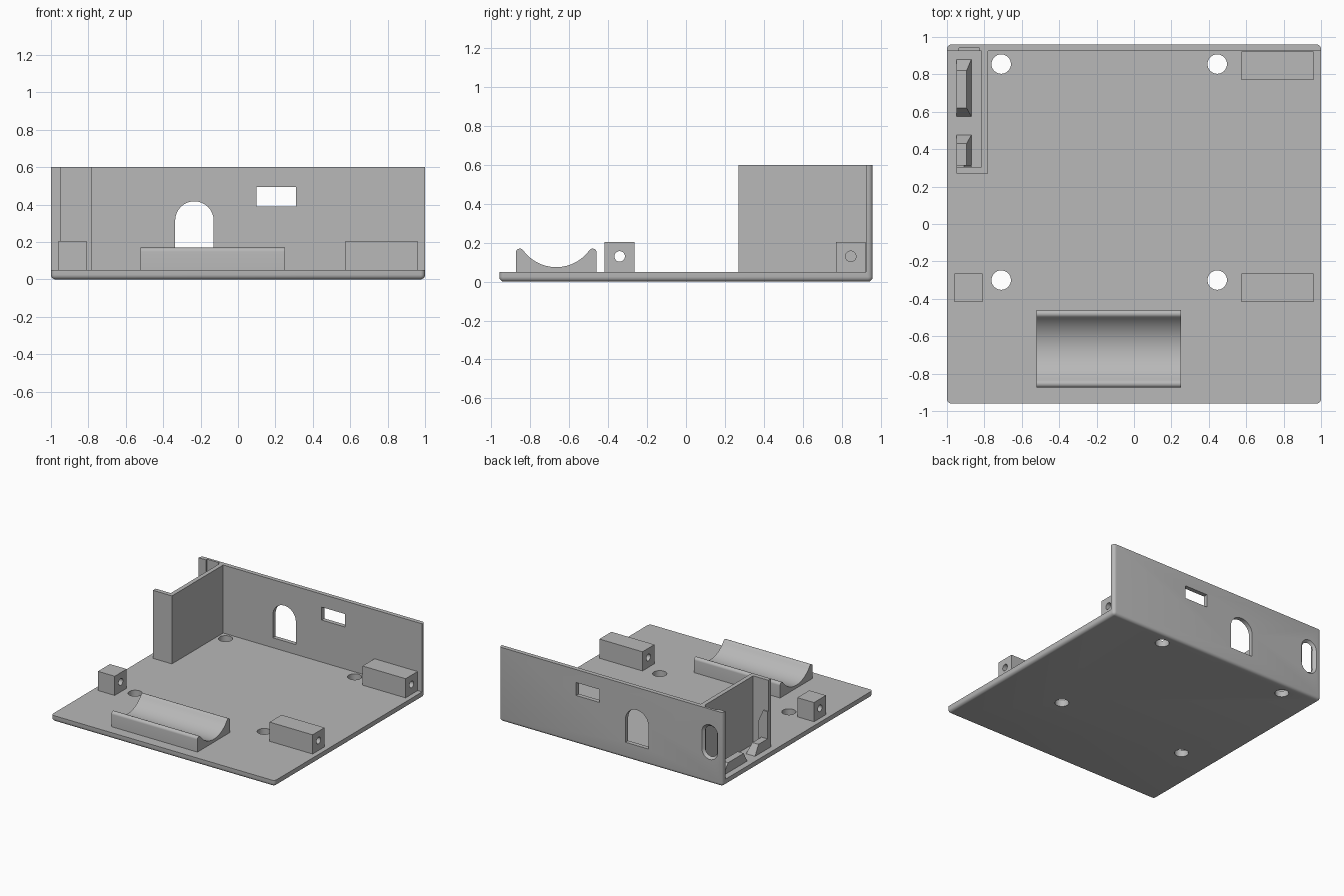
import bpy, bmesh
from math import sin, cos, pi, asin
from mathutils import Vector

cube = bpy.data.objects.get("Cube")
if cube:
    bpy.data.objects.remove(cube, do_unlink=True)

grey = bpy.data.materials.new("plain_grey")
grey.use_nodes = True
GREY = (0.48, 0.48, 0.48, 1)
grey.diffuse_color = GREY
grey.node_tree.nodes["Principled BSDF"].inputs["Base Color"].default_value = GREY


def place(axis, u, v, w):
    """Put profile point (u, v) at distance w along the axis."""
    return Vector({"x": (w, u, v), "y": (u, w, v), "z": (u, v, w)}[axis])


def prism(name, axis, lo, hi, profile, end=None):
    """Extrude a profile along an axis, optionally lofting to an end profile."""
    bm = bmesh.new()
    a = [bm.verts.new(place(axis, u, v, lo)) for u, v in profile]
    b = [bm.verts.new(place(axis, u, v, hi)) for u, v in (end or profile)]
    bm.faces.new(a)
    bm.faces.new(b)
    for i in range(len(a)):
        j = (i + 1) % len(a)
        bm.faces.new((a[i], a[j], b[j], b[i]))
    bmesh.ops.recalc_face_normals(bm, faces=bm.faces)
    mesh = bpy.data.meshes.new(name)
    bm.to_mesh(mesh)
    bm.free()
    mesh.materials.append(grey)
    ob = bpy.data.objects.new(name, mesh)
    bpy.context.collection.objects.link(ob)
    return ob


def rect(u0, u1, v0, v1):
    return [(u0, v0), (u1, v0), (u1, v1), (u0, v1)]


def arc(u, v, r, start, stop, n=16):
    return [(u + r * cos(start + (stop - start) * i / n),
             v + r * sin(start + (stop - start) * i / n)) for i in range(n + 1)]


def circle(u, v, r):
    return arc(u, v, r, 0, 2 * pi, 32)[:-1]


def stadium(u, v, r, half):
    return arc(u, v + half, r, 0, pi) + arc(u, v - half, r, pi, 2 * pi)


def box(name, x0, x1, y0, y1, z0, z1):
    return prism(name, "z", z0, z1, rect(x0, x1, y0, y1))


def select(ob):
    bpy.ops.object.select_all(action="DESELECT")
    ob.select_set(True)
    bpy.context.view_layer.objects.active = ob


def cut(ob, cutter):
    """Subtract the cutter and throw it away."""
    mod = ob.modifiers.new("cut", "BOOLEAN")
    mod.operation, mod.solver, mod.object = "DIFFERENCE", "EXACT", cutter
    select(ob)
    bpy.ops.object.modifier_apply(modifier=mod.name)
    bpy.data.objects.remove(cutter, do_unlink=True)


def smooth(ob):
    select(ob)
    bpy.ops.object.shade_smooth_by_angle(angle=0.5)


FLOOR, TOP = 0.05, 0.6

# Floor and rear wall: one rounded block with the interior removed
shell = box("floor_and_rear_wall", -1, 1, -0.96, 0.96, 0, TOP)
bm = bmesh.new()
bm.from_mesh(shell.data)
edges = [e for e in bm.edges if min(v.co.z for v in e.verts) < 0.01]
bmesh.ops.bevel(bm, geom=edges, offset=0.025, segments=5, profile=0.5, affect="EDGES")
bm.to_mesh(shell.data)
bm.free()
cut(shell, box("interior", -2, 2, -2, 0.925, FLOOR, 2))

# Mounting holes in the floor
for x in (-0.71, 0.445):
    for y in (-0.3, 0.855):
        cut(shell, prism("hole", "z", -0.1, 0.2, circle(x, y, 0.052)))

# Openings in the rear wall: arch, window, chamfered slot and inner recess
arch = arc(-0.233, 0.315, 0.103, 0, pi) + [(-0.336, 0.13), (-0.13, 0.13)]
cut(shell, prism("arch", "y", 0.8, 1.1, arch))
cut(shell, box("window", 0.1, 0.31, 0.8, 1.1, 0.39, 0.495))
cut(shell, box("recess", -0.935, -0.825, 0.8, 0.94, 0.1, 1))
SLOT = (-0.885, 0.333)
cut(shell, prism("slot", "y", 0.8, 1.1, stadium(*SLOT, 0.05, 0.07)))
cut(shell, prism("slot_chamfer", "y", 0.935, 0.965,
                 stadium(*SLOT, 0.048, 0.07), stadium(*SLOT, 0.075, 0.07)))
smooth(shell)

# L-shaped partition around the corner bay
prism("bay_partition", "z", FLOOR, TOP,
      [(-0.95, 0.27), (-0.78, 0.27), (-0.78, 0.925), (-0.815, 0.925),
       (-0.815, 0.305), (-0.95, 0.305)])

# Slanted pad on the partition and tapered supports on the bay floor
prism("bay_pad", "y", 0.304, 0.315,
      [(-0.95, FLOOR), (-0.87, FLOOR), (-0.87, 0.26), (-0.91, 0.35), (-0.95, 0.35)])
for name, y0, y1, t0, t1 in (("rear_bay_support", 0.575, 0.88, 0.62, 0.82),
                             ("front_bay_support", 0.305, 0.475, 0.305, 0.43)):
    prism(name, "z", FLOOR, 0.13, rect(-0.95, -0.87, y0, y1),
          rect(-0.95, -0.895, t0, t1))

# Drilled mounting blocks
for name, x0, x1, y0 in (("rear_left_block", 0.575, 0.96, 0.77),
                         ("front_left_block", 0.575, 0.96, -0.418),
                         ("front_right_block", -0.96, -0.81, -0.418)):
    block = box(name, x0, x1, y0, y0 + 0.153, FLOOR, 0.205)
    cut(block, prism("bore", "x", x0 - 0.1, x1 + 0.1, circle(y0 + 0.077, 0.13, 0.027)))
    smooth(block)

# Cradle: concave trough between two rounded lips
MID, HALF, LIP, R = -0.667, 0.208, 0.021, 0.21
lean = asin((HALF - LIP) / (R + LIP))
lip_z = 0.149
centre_z = lip_z + (R + LIP) * cos(lean)
inner = pi / 2 - lean
right = [(MID + HALF, FLOOR)] + arc(MID + HALF - LIP, lip_z, LIP, 0, pi - inner, 8)
left = [(2 * MID - y, z) for y, z in reversed(right)]
trough = arc(MID, centre_z, R, -inner, -pi + inner, 24)[1:-1]
smooth(prism("cradle", "x", -0.52, 0.25, right + trough + left))
